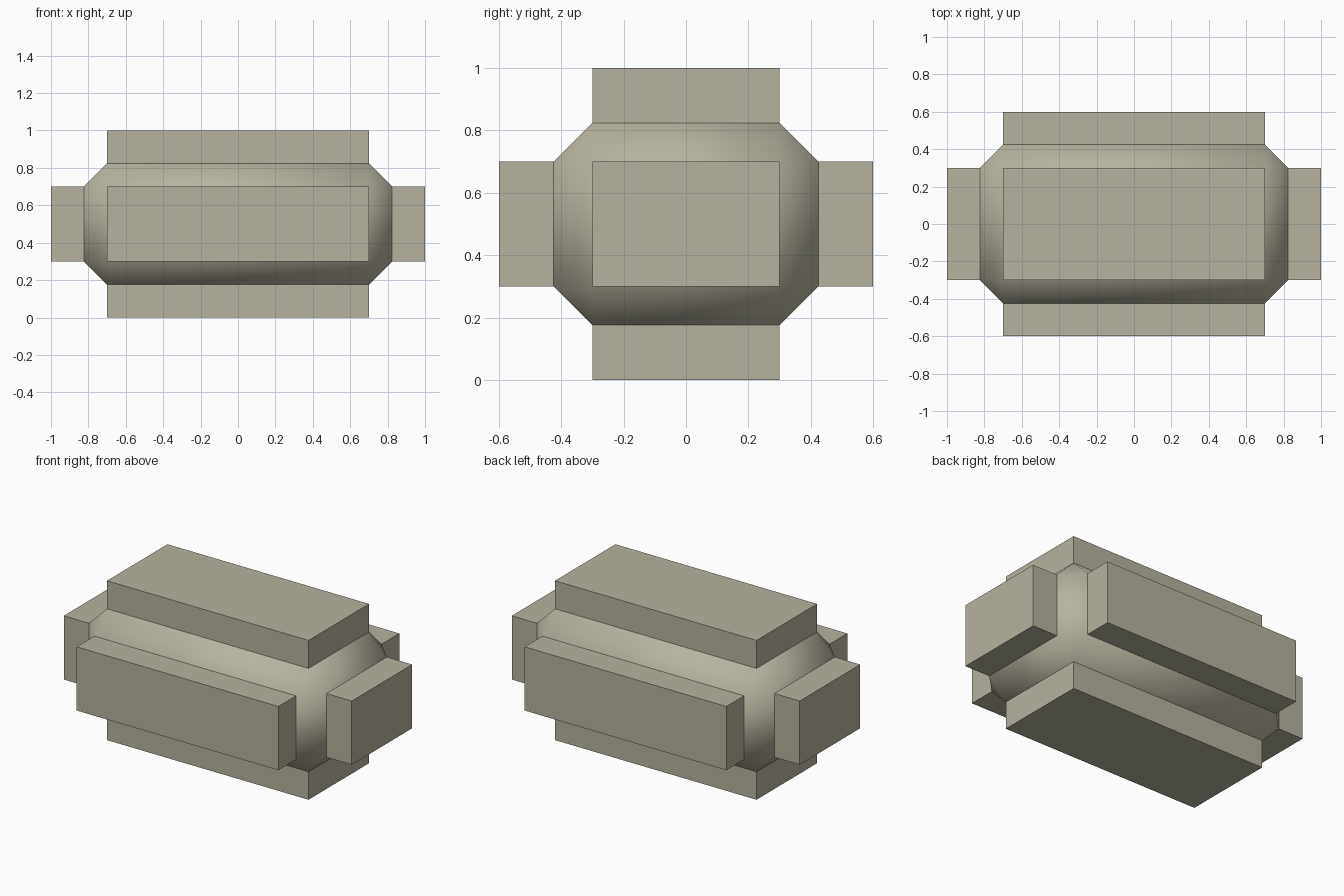
import bpy, bmesh, math
from mathutils import Matrix

if "Cube" in bpy.data.objects:
    bpy.data.objects.remove(bpy.data.objects["Cube"])

# Stepped block: a box with every edge cut by a three-segment square inward bevel
bm = bmesh.new()
bmesh.ops.create_cube(bm, size=1.0, matrix=Matrix.Translation((0, 0, 0.5)) @ Matrix.Diagonal((2.0, 1.2, 1.0, 1.0)))
bmesh.ops.bevel(bm, geom=bm.edges[:], offset=0.3, offset_type='OFFSET', segments=3,
                profile=0.0, affect='EDGES', clamp_overlap=True)
bmesh.ops.recalc_face_normals(bm, faces=bm.faces[:])
mesh = bpy.data.meshes.new("stepped_block")
bm.to_mesh(mesh)
bm.free()
block = bpy.data.objects.new("stepped_block", mesh)
bpy.context.collection.objects.link(block)

# Warm grey colour
mat = bpy.data.materials.new("warm grey")
mat.diffuse_color = (0.47, 0.45, 0.35, 1)
mat.use_nodes = True
mat.node_tree.nodes["Principled BSDF"].inputs["Base Color"].default_value = mat.diffuse_color
mesh.materials.append(mat)

# Smooth only the chamfers and corners, keep plates crisp
bpy.context.view_layer.objects.active = block
block.select_set(True)
bpy.ops.object.shade_smooth_by_angle(angle=math.radians(40))
